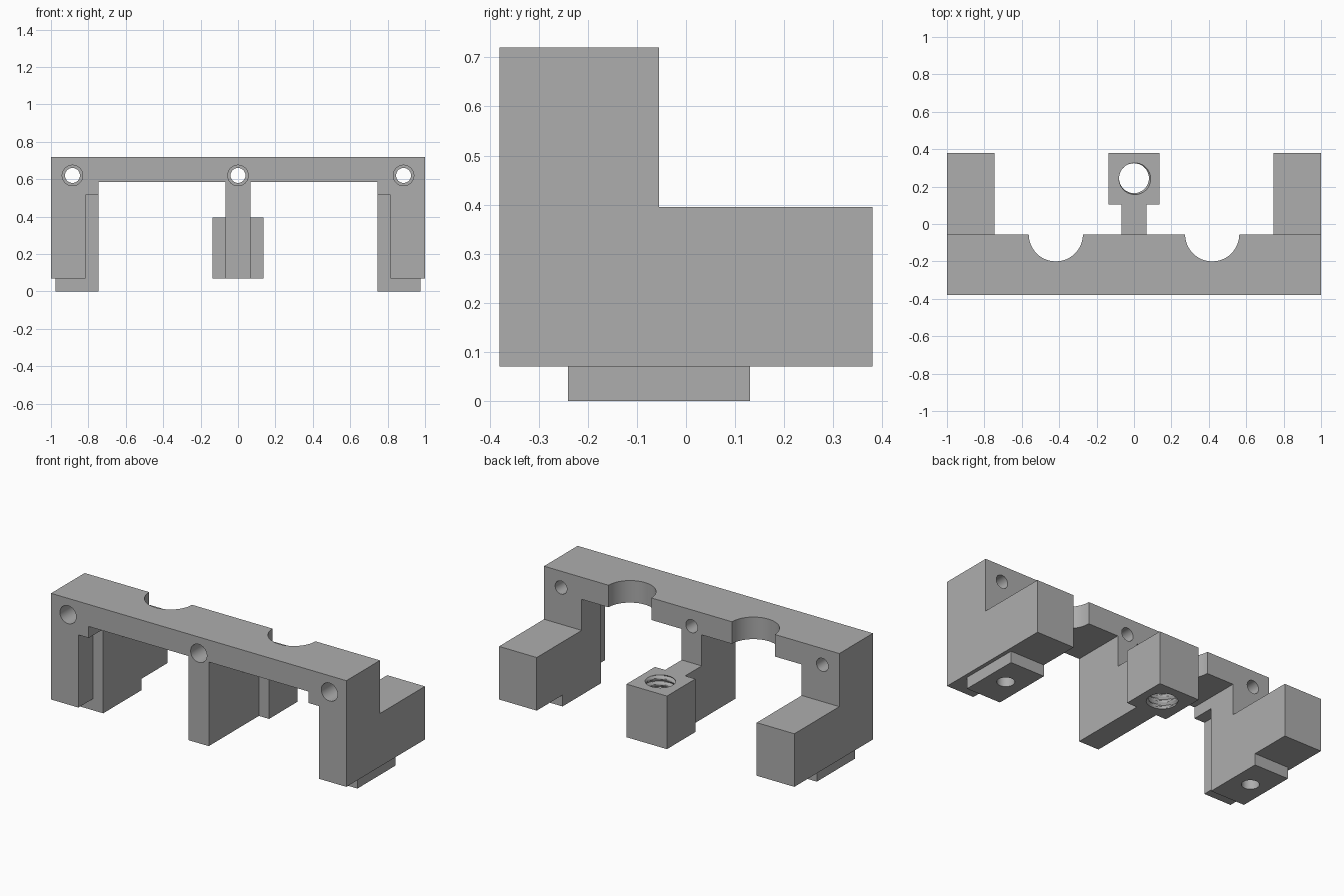
import bpy, bmesh, math
from mathutils import Matrix

if "Cube" in bpy.data.objects:
    bpy.data.objects.remove(bpy.data.objects["Cube"])

grey = bpy.data.materials.new("plain grey")
grey.use_nodes = True
colour = (0.42, 0.42, 0.42, 1)
grey.diffuse_color = colour
grey.node_tree.nodes["Principled BSDF"].inputs["Base Color"].default_value = colour

FRONT, STEP, BACK = -0.38, -0.055, 0.38     # depth of face, upper step, rear
BASE, SHELF, TOP = 0.07, 0.395, 0.72        # underside, rear shelf, top


def finish(name, bm):
    bmesh.ops.recalc_face_normals(bm, faces=bm.faces)
    mesh = bpy.data.meshes.new(name)
    bm.to_mesh(mesh)
    bm.free()
    mesh.materials.append(grey)
    obj = bpy.data.objects.new(name, mesh)
    bpy.context.collection.objects.link(obj)
    return obj


def prism(name, axis, points, low, high):
    """Extrude a 2D outline along x, y or z."""
    place = {"x": lambda a, b, c: (c, a, b),
             "y": lambda a, b, c: (a, c, b),
             "z": lambda a, b, c: (a, b, c)}[axis]
    bm = bmesh.new()
    face = bm.faces.new([bm.verts.new(place(a, b, low)) for a, b in points])
    new = bmesh.ops.extrude_face_region(bm, geom=[face])["geom"]
    bmesh.ops.translate(bm, vec=place(0, 0, high - low),
                        verts=[v for v in new if isinstance(v, bmesh.types.BMVert)])
    return finish(name, bm)


def box(name, x0, x1, y0, y1, z0, z1):
    return prism(name, "z", [(x0, y0), (x1, y0), (x1, y1), (x0, y1)], z0, z1)


def rod(name, axis, a, b, radius, low, high):
    ring = [math.tau * i / 48 for i in range(48)]
    points = [(a + radius * math.cos(t), b + radius * math.sin(t)) for t in ring]
    return prism(name, axis, points, low, high)


def threaded_rod(name, x, y, radius, depth, pitch, low, high):
    """Rod with a helical ridge, used to cut an internal thread."""
    sides, per_turn = 32, 8
    count = round((high - low) / pitch * per_turn)
    bm = bmesh.new()
    rings = []
    for k in range(count + 1):
        ring = []
        for i in range(sides):
            phase = (k / per_turn - i / sides) % 1
            r = radius + depth * max(0, 1 - abs(phase - 0.5) * 2.5)
            t = math.tau * i / sides
            ring.append(bm.verts.new((x + r * math.cos(t), y + r * math.sin(t),
                                      low + k * pitch / per_turn)))
        rings.append(ring)
    for lower, upper in zip(rings, rings[1:]):
        for i in range(sides):
            j = (i + 1) % sides
            bm.faces.new((lower[i], lower[j], upper[j], upper[i]))
    bm.faces.new(rings[0])
    bm.faces.new(rings[-1])
    return finish(name, bm)


def combine(target, tool, operation):
    mod = target.modifiers.new("combine", "BOOLEAN")
    mod.operation, mod.solver, mod.object = operation, "EXACT", tool
    bpy.context.view_layer.objects.active = target
    bpy.ops.object.modifier_apply(modifier=mod.name)
    bpy.data.objects.remove(tool)


# Top beam and the central post with its rear nut block
bracket = box("bracket", -1, 1, FRONT, STEP, 0.585, TOP)
side_outline = [(FRONT, BASE), (0.2, BASE), (0.2, SHELF), (STEP, SHELF),
                (STEP, TOP), (FRONT, TOP)]
combine(bracket, prism("post", "x", side_outline, -0.068, 0.068), "UNION")
combine(bracket, box("nut_block", -0.137, 0.137, 0.105, BACK, BASE, SHELF), "UNION")

# Side legs with the inner front notch and the foot pad
leg_outline = [(FRONT, BASE), (BACK, BASE), (BACK, SHELF), (STEP, SHELF),
               (STEP, TOP), (FRONT, TOP)]
for s in (-1, 1):
    span = lambda a, b: sorted((s * a, s * b))
    combine(bracket, prism("leg", "x", leg_outline, *span(0.745, 1)), "UNION")
    combine(bracket, box("notch", *span(0.7, 0.815), -0.5, -0.24, 0, 0.515), "DIFFERENCE")
    combine(bracket, box("foot_pad", *span(0.745, 0.977), -0.24, 0.13, 0, 0.2), "UNION")
    combine(bracket, rod("foot_hole", "z", s * 0.863, -0.05, 0.049, -0.1, 0.28), "DIFFERENCE")
    # Half-round scallop in the back of the beam
    combine(bracket, rod("scallop", "z", s * 0.418, STEP, 0.145, 0.5, 0.8), "DIFFERENCE")

# Counterbored holes through the front
for x in (-0.885, 0, 0.885):
    combine(bracket, rod("bolt_hole", "y", x, 0.62, 0.04, -0.5, 0.1), "DIFFERENCE")
    combine(bracket, rod("counterbore", "y", x, 0.62, 0.055, -0.5, -0.2), "DIFFERENCE")

# Threaded hole in the nut block
thread = threaded_rod("thread", 0, 0.245, 0.08, 0.012, 0.036, 0.02, 0.45)
combine(bracket, thread, "DIFFERENCE")

# Shading: round holes smooth, edges sharp
bracket.select_set(True)
bpy.context.view_layer.objects.active = bracket
bpy.ops.object.shade_smooth_by_angle(angle=math.radians(25))
